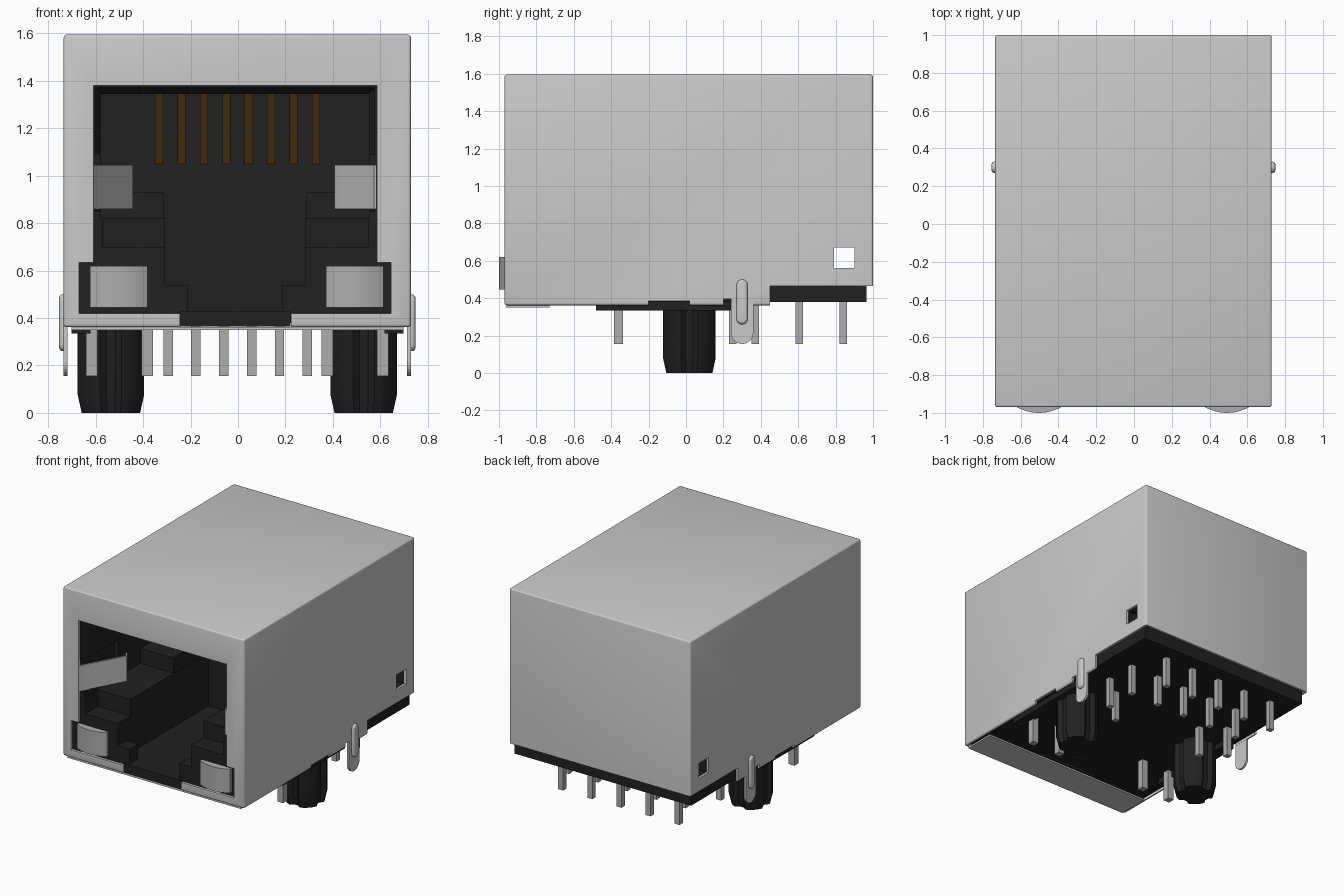
import bpy, bmesh, math
from mathutils import Vector

if "Cube" in bpy.data.objects:
    bpy.data.objects.remove(bpy.data.objects["Cube"])


def material(name, rgb):
    m = bpy.data.materials.new(name)
    m.diffuse_color = (*rgb, 1)
    m.use_nodes = True
    m.node_tree.nodes["Principled BSDF"].inputs["Base Color"].default_value = m.diffuse_color
    return m


METAL = material("shield metal", (0.59, 0.59, 0.59))
PIN = material("pin metal", (0.42, 0.42, 0.42))
BLACK = material("black plastic", (0.015, 0.015, 0.015))
GOLD = material("contact gold", (0.34, 0.16, 0.03))


def loft(name, rings, mat, smooth=False):
    """Closed solid through rings with equal point counts."""
    bm = bmesh.new()
    loops = [[bm.verts.new(p) for p in r] for r in rings]
    n = len(loops[0])
    for a, b in zip(loops, loops[1:]):
        for i in range(n):
            bm.faces.new((a[i], a[(i + 1) % n], b[(i + 1) % n], b[i]))
    bm.faces.new(loops[0][::-1])
    bm.faces.new(loops[-1])
    bmesh.ops.recalc_face_normals(bm, faces=bm.faces[:])
    me = bpy.data.meshes.new(name)
    bm.to_mesh(me)
    bm.free()
    me.materials.append(mat)
    ob = bpy.data.objects.new(name, me)
    bpy.context.collection.objects.link(ob)
    if smooth:
        activate(ob)
        bpy.ops.object.shade_smooth_by_angle(angle=math.radians(35))
    return ob


def prism(name, pts, axis, a, b, mat, smooth=False):
    """Extrude a 2D outline from a to b along an axis."""
    place = {"X": lambda p, t: (t, p[0], p[1]),
             "Y": lambda p, t: (p[0], t, p[1]),
             "Z": lambda p, t: (p[0], p[1], t)}[axis]
    return loft(name, [[place(p, t) for p in pts] for t in (a, b)], mat, smooth)


def box(name, x0, x1, y0, y1, z0, z1, mat=BLACK):
    return prism(name, [(x0, y0), (x1, y0), (x1, y1), (x0, y1)], "Z", z0, z1, mat)


def activate(ob):
    bpy.ops.object.select_all(action="DESELECT")
    ob.select_set(True)
    bpy.context.view_layer.objects.active = ob


def apply(ob, kind, **props):
    m = ob.modifiers.new("m", kind)
    for k, v in props.items():
        setattr(m, k, v)
    activate(ob)
    bpy.ops.object.modifier_apply(modifier=m.name)


def cut(ob, *cutters):
    for c in cutters:
        apply(ob, "BOOLEAN", operation="DIFFERENCE", solver="EXACT", object=c)
        bpy.data.objects.remove(c)


C = -0.003   # centre line of the shield
O = -0.012   # centre line of the front opening


def ribbon(path, t):
    """Thicken an open 2D path into an outline."""
    pts = [Vector(p) for p in path]
    off = []
    for i, p in enumerate(pts):
        d = (pts[min(i + 1, len(pts) - 1)] - pts[max(i - 1, 0)]).normalized()
        off.append(p + Vector((-d.y, d.x)) * t)
    return pts + off[::-1]


# Metal shield: rounded box, hollowed, with front opening and side windows
shell = box("shield_shell", C - .732, C + .732, -.97, 1.0, .362, 1.595, METAL)
apply(shell, "BEVEL", width=.012, segments=3)
opening = [(.598, 1.38), (.598, .635), (.658, .635), (.658, .42), (.235, .42), (.235, .2)]
outline = [(O + x, z) for x, z in opening] + [(O - x, z) for x, z in opening[::-1]]
cut(shell,
    box("c", C - .715, C + .715, -.952, .983, .2, 1.577),
    prism("c", outline, "Y", -1.2, -.8, BLACK),
    box("c", -1, 1, .45, 1.2, .2, .465),
    box("c", -1, 1, -.2, .02, .2, .385),
    box("c", -1, 1, .2, .24, .2, .395),
    box("c", -1, 1, .79, .90, .56, .67))
activate(shell)
bpy.ops.object.shade_smooth_by_angle(angle=math.radians(35))

# Shield lip folded under the front
box("shield_bottom_lip", C - .70, C + .70, -.962, -.73, .35, .362, METAL)

# Black housing with plug cavity
housing = box("housing", C - .713, C + .713, -.948, .965, .38, 1.573)


def frame(y, x, z0, z1):
    return [(O - x, y, z0), (O + x, y, z0), (O + x, y, z1), (O - x, y, z1)]


cut(housing,
    box("c", O - .567, O + .567, -1.1, .10, .82, 1.345),           # plug space
    loft("c", [frame(-1.0, .61, .85, 1.395), frame(-.88, .56, .85, 1.34)], BLACK),
    box("c", O - .56, O + .56, -1.1, -.80, .70, .9),               # front ledge step
    box("c", O - .295, O + .295, -1.1, .10, .43, .9),              # latch channel
    box("c", O - .60, O + .60, -1.1, -.55, .86, 1.09),             # spring recess
    box("c", -1, 1, .79, .90, .56, .67))                           # side window channel
box("housing_front_sill", O - .234, O + .234, -.965, -.72, .364, .43)
for s, side in ((-1, "left"), (1, "right")):
    def span(c, a, b):
        return sorted((c + s * a, c + s * b))

    box("latch_stop_" + side, *span(O, .20, .31), -.947, -.85, .40, .54)
    box("rear_guide_" + side, *span(O, .30, .58), -.30, .11, .80, .93)
    box("standoff_rail_" + side, *span(C, .62, .70), -.48, .24, .335, .39)

    # Indicator light with bowed front
    cx = -.005 + s * .4975
    bow = [(cx + .121 * k / 6, -1.0 + .032 * (k / 6) ** 2) for k in range(-6, 7)]
    prism("indicator_light_" + side, bow + [(cx + .121, -.9), (cx - .121, -.9)],
          "Z", .445, .62, PIN, True)

    # Grounding spring bent into the opening
    path = [(O + s * x, y) for x, y in
            ((.597, -.965), (.58, -.93), (.45, -.69), (.43, -.65), (.455, -.61))]
    prism("grounding_spring_" + side, ribbon(path, .012), "Z", .86, 1.045, METAL)

    # Shield board tab with rounded end and raised rib
    arc = [math.pi * k / 12 for k in range(13)]
    tab = [(.30 - .06 * math.cos(a), .215 - .06 * math.sin(a)) for a in arc]
    prism("shield_tab_" + side, tab + [(.36, .40), (.24, .40)], "X",
          *span(C, .716, .732), METAL)
    rib = [(.30 - .03 * math.cos(a), .29 - .03 * math.sin(a)) for a in arc]
    rib += [(.30 + .03 * math.cos(a), .47 + .03 * math.sin(a)) for a in arc]
    r = prism("tab_rib_" + side, rib, "X", *span(C, .72, .751), METAL)
    apply(r, "BEVEL", width=.014, segments=3, limit_method="ANGLE",
          angle_limit=math.radians(60))
    activate(r)
    bpy.ops.object.shade_smooth_by_angle(angle=math.radians(40))

    # Locating peg, grooved on four sides and tapered at the foot
    def ring(z, k):
        pts = []
        for i in range(40):
            a = math.tau * i / 40
            rad = .118 if i % 10 in (0, 1, 9) else .147
            pts.append((C + s * .533 + k * rad * math.cos(a),
                        .018 + k * rad * math.sin(a), z))
        return pts

    loft("locating_peg_" + side, [ring(0, .88), ring(.075, 1), ring(.40, 1)], BLACK, True)

# Gold contacts sloping down into the cavity
for i in range(8):
    x = -.333 + i * .0946
    prism("contact_%d" % (i + 1), ribbon([(-.45, 1.345), (.10, 1.05)], .02), "X",
          x - .017, x + .017, GOLD)

# Solder pins: two staggered signal rows, then the light and shield pins
pins = [(.41 - .235 * i, .84, .02) for i in range(5)]
pins += [(.527 - .235 * i, .605, .02) for i in range(5)]
for s in (-1, 1):
    pins += [(C + s * .533, .37, .02), (C + s * .38, .25, .02),
             (C + s * .613, -.36, .024), (C + s * .38, -.36, .024)]
for i, (x, y, h) in enumerate(pins):
    box("solder_pin_%d" % (i + 1), x - h, x + h, y - h, y + h, .155, .40, PIN)
